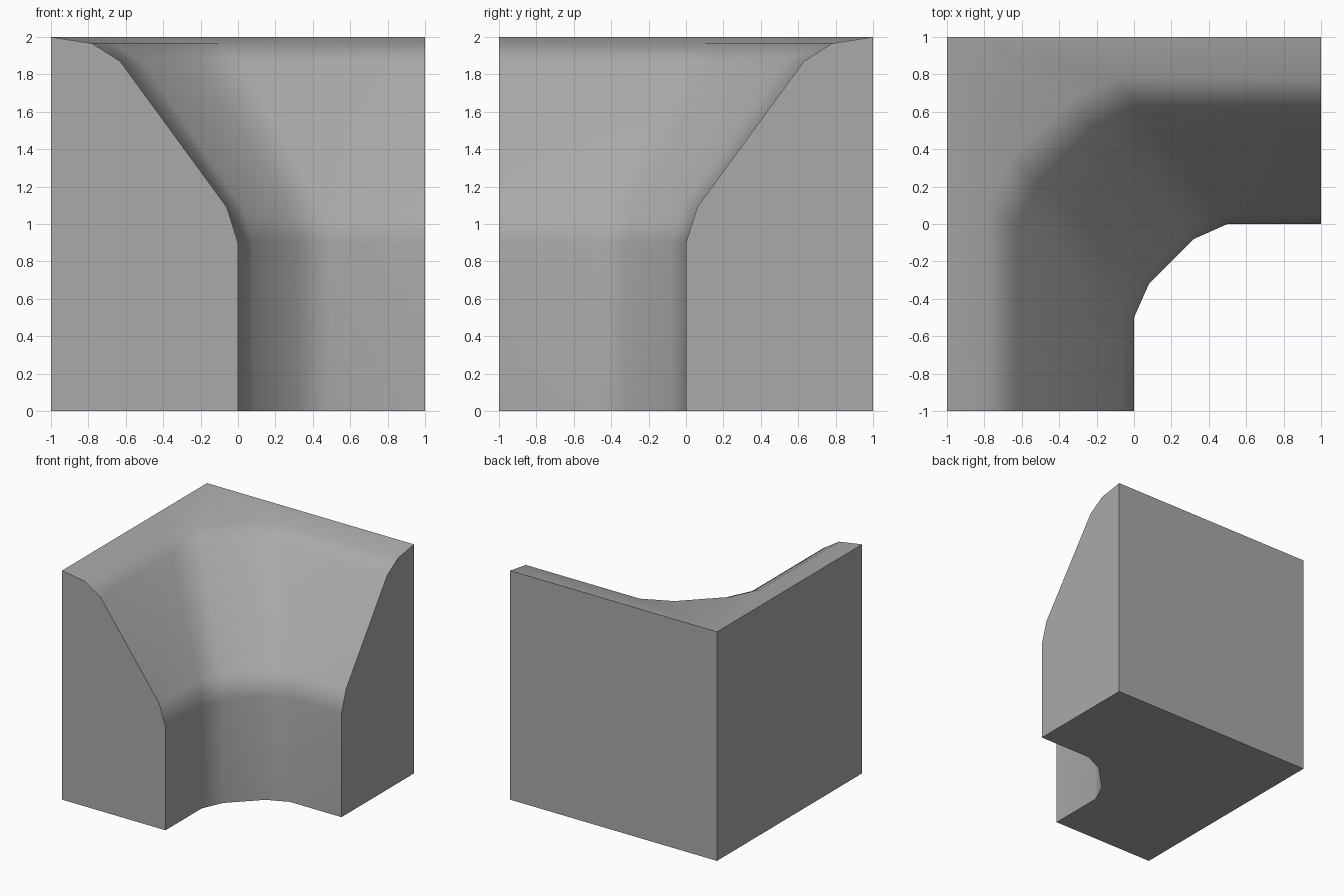
import bpy
import bmesh
import math
from mathutils import Vector

cube = bpy.data.objects.get("Cube")
if cube:
    bpy.data.objects.remove(cube, do_unlink=True)

# One plain stone colour
stone = bpy.data.materials.new("grey_stone")
stone.use_nodes = True
color = (0.4, 0.4, 0.4, 1)
stone.diffuse_color = color
stone.node_tree.nodes["Principled BSDF"].inputs["Base Color"].default_value = color

# Wall section: (setback from the inner face, height)
SECTION = [(0, 0), (0, 0.9), (0.06, 1.09), (0.63, 1.87), (0.78, 1.965)]
# Half of the chamfered inner corner in plan, at the base and at the brow
BASE_CORNER = [(0.32, -0.08), (0.5, 0)]
BROW_CORNER = [(-0.35, 0.66), (-0.10, 0.78)]


def mirrored(points):
    """Reflect half a plan path across the corner diagonal and join both."""
    return [(-y, -x) for x, y in reversed(points)] + points


def plan_path(setback):
    """Inner plan outline at a given setback, from the front end to the side end."""
    t = setback / 0.78
    half = [tuple(Vector(a).lerp(Vector(b), t))
            for a, b in zip(BASE_CORNER, BROW_CORNER)]
    return mirrored(half + [(1, setback)])


bm = bmesh.new()
rows = [[bm.verts.new((x, y, z)) for x, y in plan_path(d)] for d, z in SECTION]

# Sloping inner face
for low, high in zip(rows, rows[1:]):
    for i in range(len(low) - 1):
        bm.faces.new((low[i], low[i + 1], high[i + 1], high[i]))

# Outer back corner, bottom and top
outer = [(-1, -1), (-1, 1), (1, 1)]
bottom = [bm.verts.new((x, y, 0)) for x, y in outer]
top = [bm.verts.new((x, y, 2)) for x, y in outer]

# Shallow cap running from the brow to the outer edges
brow = rows[-1]
bm.faces.new((top[0], brow[0], brow[1], top[1]))
for a, b in zip(brow[1:-2], brow[2:-1]):
    bm.faces.new((a, b, top[1]))
bm.faces.new((brow[-2], brow[-1], top[2], top[1]))

# Outer walls, section ends and underside
for i in range(2):
    bm.faces.new((bottom[i], bottom[i + 1], top[i + 1], top[i]))
for end, corner in ((0, 0), (-1, 2)):
    bm.faces.new([row[end] for row in rows] + [top[corner], bottom[corner]])
bm.faces.new(rows[0] + bottom[::-1])
bmesh.ops.recalc_face_normals(bm, faces=bm.faces[:])

mesh = bpy.data.meshes.new("corner_wall")
bm.to_mesh(mesh)
bm.free()
mesh.materials.append(stone)
wall = bpy.data.objects.new("corner_wall", mesh)
bpy.context.collection.objects.link(wall)

# Soft chamfers, crisp outer edges, flat main faces
bpy.ops.object.select_all(action="DESELECT")
wall.select_set(True)
bpy.context.view_layer.objects.active = wall
bpy.ops.object.shade_smooth_by_angle(angle=math.radians(45))
weighted = wall.modifiers.new("weighted_normals", "WEIGHTED_NORMAL")
weighted.keep_sharp = True
